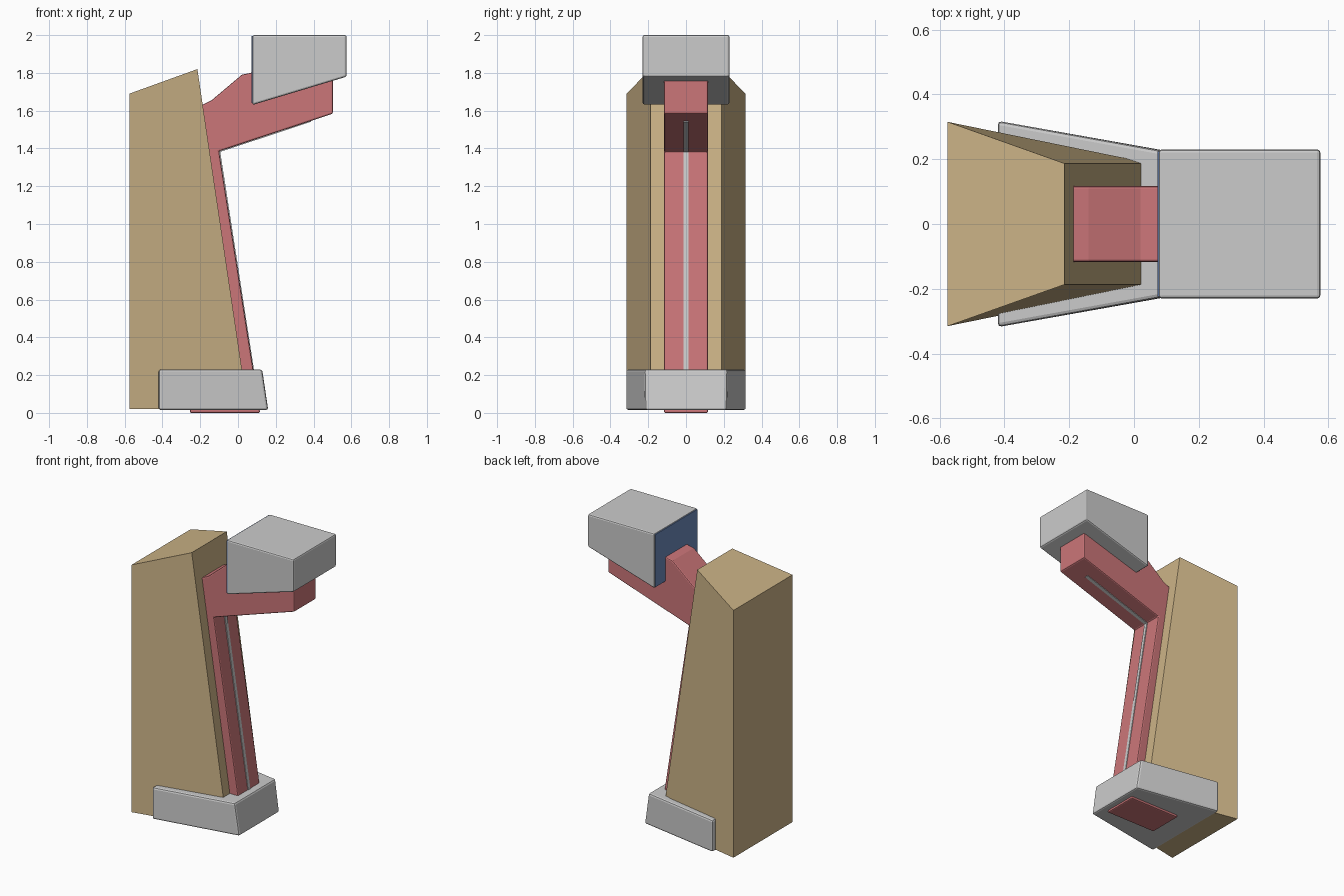
import bpy
import bmesh
from mathutils import Vector

if "Cube" in bpy.data.objects:
    bpy.data.objects.remove(bpy.data.objects["Cube"])


def material(name, rgb):
    m = bpy.data.materials.new(name)
    m.diffuse_color = (*rgb, 1)
    m.use_nodes = True
    m.node_tree.nodes["Principled BSDF"].inputs["Base Color"].default_value = m.diffuse_color
    return m


def loft(name, ring_a, ring_b, mat=None, bevel=0.0):
    """Solid between two matching rings of points, with optional small bevel."""
    bm = bmesh.new()
    a = [bm.verts.new(Vector(p)) for p in ring_a]
    b = [bm.verts.new(Vector(p)) for p in ring_b]
    bm.faces.new(a)
    bm.faces.new(b[::-1])
    n = len(a)
    for i in range(n):
        j = (i + 1) % n
        bm.faces.new((a[i], b[i], b[j], a[j]))
    bmesh.ops.recalc_face_normals(bm, faces=bm.faces[:])
    me = bpy.data.meshes.new(name)
    bm.to_mesh(me)
    bm.free()
    ob = bpy.data.objects.new(name, me)
    bpy.context.collection.objects.link(ob)
    if mat:
        me.materials.append(mat)
    if bevel:
        mod = ob.modifiers.new("edge_bevel", 'BEVEL')
        mod.width = bevel
        mod.segments = 2
        mod.limit_method = 'ANGLE'
    return ob


def prism(name, profile, half, mat=None, bevel=0.0):
    """Side profile (x, z) extruded symmetrically along y."""
    return loft(name, [(x, -half, z) for x, z in profile],
                [(x, half, z) for x, z in profile], mat, bevel)


def trapezoid(x0, x1, y0, y1, z0, z1):
    """Ring tapering from half width y0 at the rear to y1 at the front."""
    return [(x0, -y0, z0), (x1, -y1, z1), (x1, y1, z1), (x0, y0, z0)]


brown = material("brown", (0.60, 0.45, 0.24))
red = material("red", (0.60, 0.18, 0.19))
blue = material("blue", (0.15, 0.25, 0.50))

# Tapered rear body with sloping top and leaning front
loft("body",
     trapezoid(-0.575, 0.052, 0.315, 0.187, 0.02, 0.02),
     trapezoid(-0.575, -0.215, 0.315, 0.187, 1.69, 1.82), brown)

# Wedge collar around the foot
loft("base",
     trapezoid(-0.42, 0.16, 0.318, 0.215, 0.015, 0.015),
     trapezoid(-0.42, 0.128, 0.318, 0.219, 0.23, 0.23), None, 0.012)

# Leaning column with the arm that carries the head
prism("column_and_arm",
      [(-0.255, 0), (0.117, 0), (-0.10, 1.385), (0.502, 1.584), (0.502, 1.765),
       (0.30, 1.83), (0.09, 1.805), (0.02, 1.79), (-0.14, 1.655),
       (-0.19, 1.63), (-0.24, 1.61)], 0.117, red, 0.008)

# Thin light strip on the column and the arm underside
prism("trim_strip",
      [(0.04, 0.2), (0.089, 0.2), (-0.094, 1.382), (0.386, 1.541),
       (0.38, 1.57), (-0.13, 1.41)], 0.012)

# Overhanging head with sloping underside
prism("head", [(0.076, 1.63), (0.575, 1.78), (0.575, 2.0), (0.076, 2.0)],
      0.23, None, 0.01)

# Blue panel covering the rear of the head
prism("rear_panel", [(0.072, 1.639), (0.084, 1.643), (0.084, 1.994), (0.072, 1.994)],
      0.223, blue)
